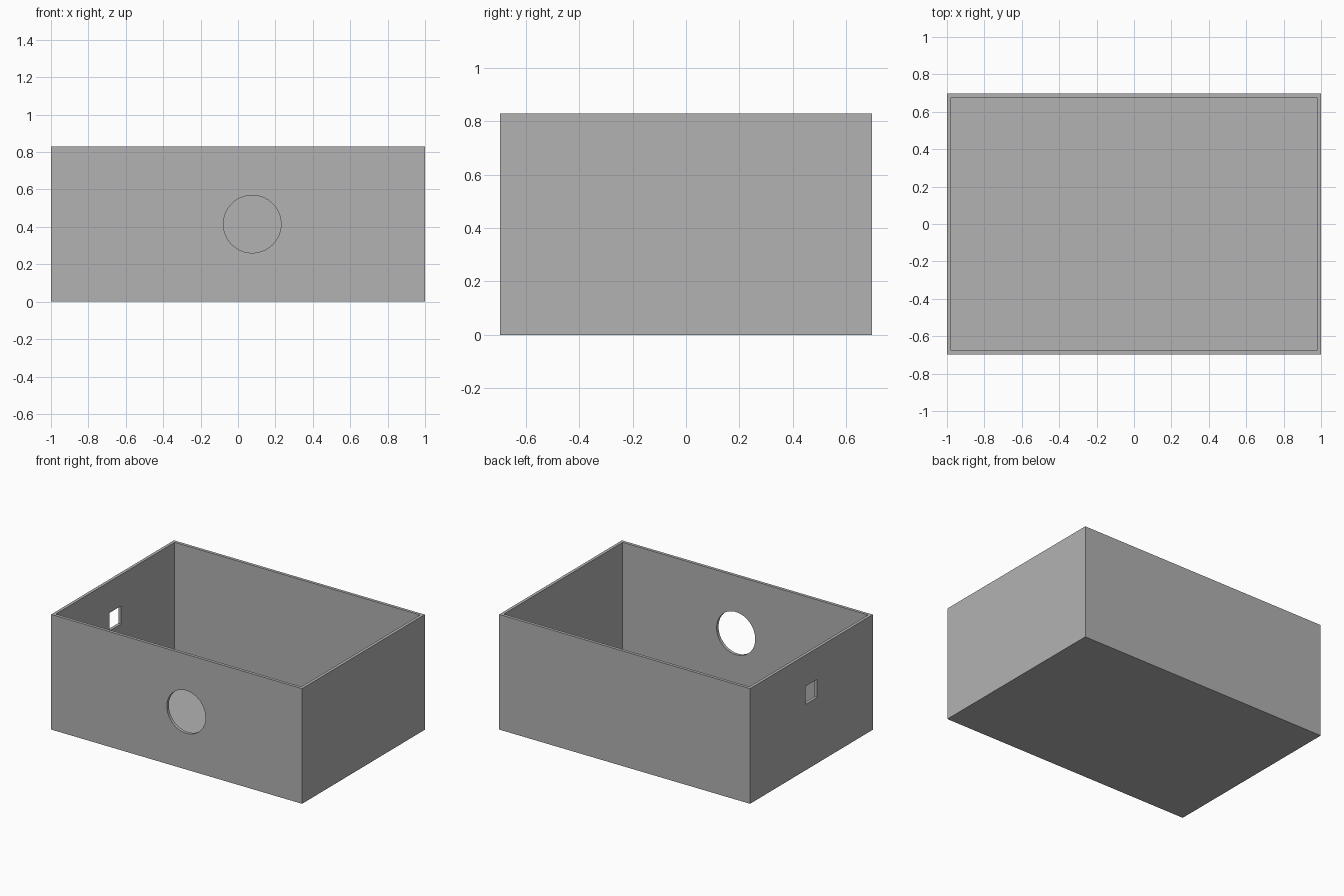
import bpy
import bmesh
from math import pi
from mathutils import Matrix, Vector

LENGTH, DEPTH, HEIGHT = 2.0, 1.397, 0.83
WALL = 0.022

if "Cube" in bpy.data.objects:
    bpy.data.objects.remove(bpy.data.objects["Cube"], do_unlink=True)

# Single grey colour
grey = bpy.data.materials.new("plain grey")
grey.use_nodes = True
colour = (0.448, 0.448, 0.448, 1.0)
grey.diffuse_color = colour
grey.node_tree.nodes["Principled BSDF"].inputs["Base Color"].default_value = colour


def make_object(name, bm):
    mesh = bpy.data.meshes.new(name)
    bm.normal_update()
    bm.to_mesh(mesh)
    bm.free()
    mesh.materials.append(grey)
    obj = bpy.data.objects.new(name, mesh)
    bpy.context.collection.objects.link(obj)
    return obj


def add_block(bm, size, centre):
    matrix = Matrix.Translation(centre) @ Matrix.Diagonal((*size, 1))
    bmesh.ops.create_cube(bm, size=1, matrix=matrix)


def cut(target, cutter):
    cutter.hide_render = True
    mod = target.modifiers.new(cutter.name, 'BOOLEAN')
    mod.operation = 'DIFFERENCE'
    mod.solver = 'EXACT'
    mod.object = cutter
    bpy.ops.object.select_all(action='DESELECT')
    bpy.context.view_layer.objects.active = target
    target.select_set(True)
    bpy.ops.object.modifier_apply(modifier=mod.name)
    bpy.data.objects.remove(cutter, do_unlink=True)


# Open box: the top face is inset for the rim and pushed down to the floor
bm = bmesh.new()
add_block(bm, (LENGTH, DEPTH, HEIGHT), (0, 0, HEIGHT / 2))
bm.normal_update()
top = max(bm.faces, key=lambda f: f.calc_center_median().z)
bmesh.ops.inset_region(bm, faces=[top], thickness=WALL, use_even_offset=True)
result = bmesh.ops.extrude_discrete_faces(bm, faces=[top])
floor = result["faces"][0]
bmesh.ops.translate(bm, verts=floor.verts, vec=Vector((0, 0, WALL - HEIGHT)))
bmesh.ops.recalc_face_normals(bm, faces=bm.faces)
box = make_object("open_box", bm)

# Round opening in the front wall
bm = bmesh.new()
place = Matrix.Translation((0.076, -DEPTH / 2, HEIGHT / 2)) @ Matrix.Rotation(pi / 2, 4, 'X')
bmesh.ops.create_cone(bm, cap_ends=True, segments=64, radius1=0.154,
                      radius2=0.154, depth=0.2, matrix=place)
cut(box, make_object("round_cutter", bm))

# Square opening in the right wall
bm = bmesh.new()
add_block(bm, (0.2, 0.13, 0.13), (-LENGTH / 2, 0, 0.54))
cut(box, make_object("square_cutter", bm))

# Smooth the round opening, keeping the corners crisp
bpy.ops.object.shade_smooth_by_angle()
